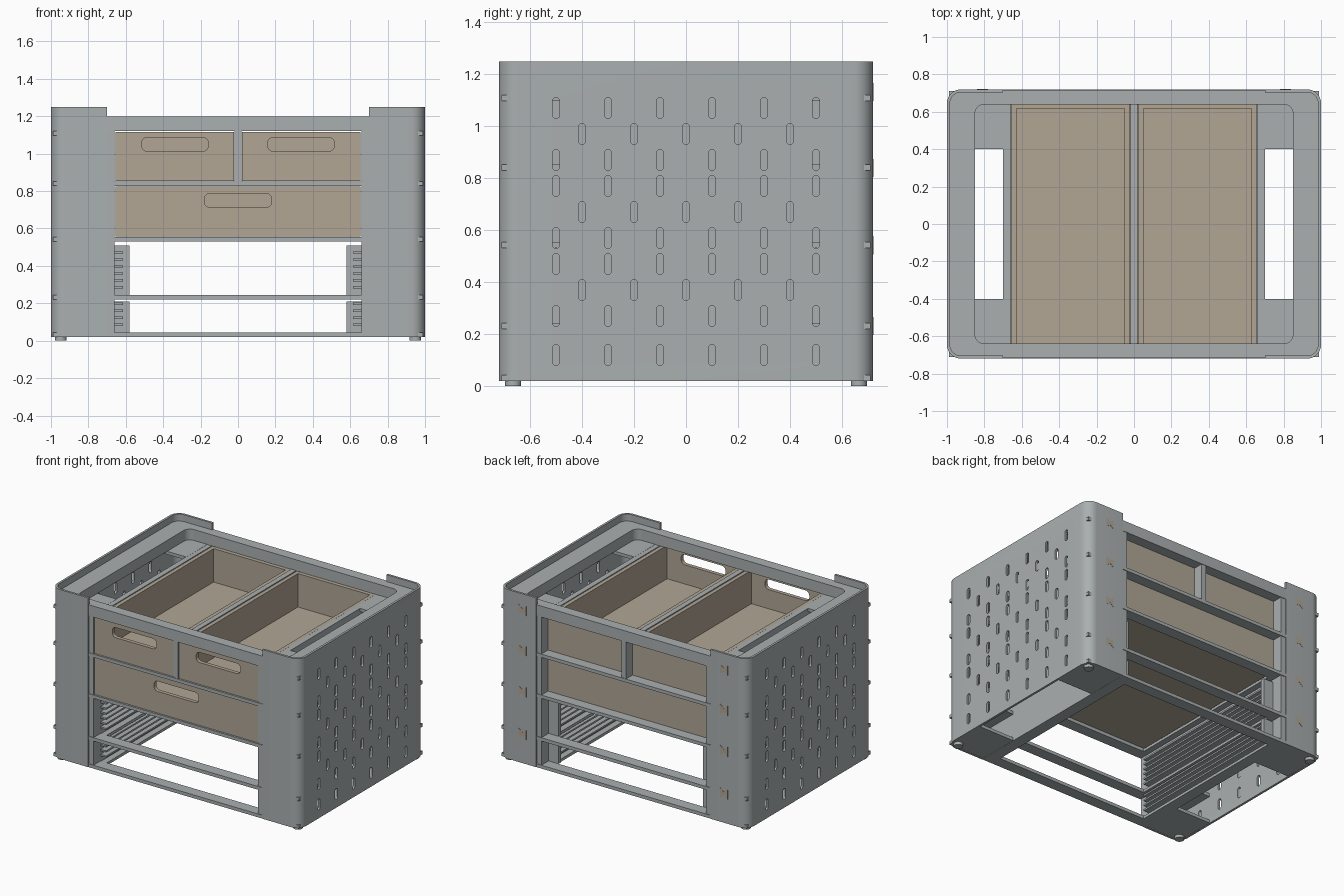
import bpy, bmesh
from math import cos, sin, pi, radians

cube = bpy.data.objects.get("Cube")
if cube:
    bpy.data.objects.remove(cube, do_unlink=True)


def material(name, color):
    m = bpy.data.materials.new(name)
    m.use_nodes = True
    m.diffuse_color = color
    bsdf = next(n for n in m.node_tree.nodes if n.type == 'BSDF_PRINCIPLED')
    bsdf.inputs["Base Color"].default_value = color
    bsdf.inputs["Roughness"].default_value = 0.7
    return m


GREY = material("frame grey", (0.40, 0.43, 0.43, 1))
TAN = material("drawer tan", (0.44, 0.38, 0.30, 1))


def place(axis, p, q, d):
    return {'X': (d, p, q), 'Y': (p, d, q), 'Z': (p, q, d)}[axis]


def add_prism(bm, pts, axis, a, b):
    lo, hi = [[bm.verts.new(place(axis, p, q, d)) for p, q in pts] for d in (a, b)]
    bm.faces.new(lo)
    bm.faces.new(hi)
    n = len(pts)
    for i in range(n):
        j = (i + 1) % n
        bm.faces.new((lo[i], lo[j], hi[j], hi[i]))


def add_box(bm, x0, x1, y0, y1, z0, z1):
    add_prism(bm, [(x0, y0), (x1, y0), (x1, y1), (x0, y1)], 'Z', z0, z1)


def finish(name, bm, mat):
    bmesh.ops.recalc_face_normals(bm, faces=bm.faces)
    me = bpy.data.meshes.new(name)
    bm.to_mesh(me)
    bm.free()
    me.materials.append(mat)
    ob = bpy.data.objects.new(name, me)
    bpy.context.collection.objects.link(ob)
    return ob


def activate(ob):
    bpy.ops.object.select_all(action='DESELECT')
    ob.select_set(True)
    bpy.context.view_layer.objects.active = ob


def cut(ob, bm, mat):
    cutter = finish("cutter", bm, mat)
    cutter.hide_render = True
    mod = ob.modifiers.new("cut", 'BOOLEAN')
    mod.object = cutter
    mod.solver = 'EXACT'
    activate(ob)
    bpy.ops.object.modifier_apply(modifier=mod.name)
    bpy.data.objects.remove(cutter, do_unlink=True)


def smooth(ob):
    activate(ob)
    bpy.ops.object.shade_smooth_by_angle(angle=radians(30))


def arc(cx, cy, r, start, end, n=8):
    return [(cx + r * cos(start + (end - start) * i / n),
             cy + r * sin(start + (end - start) * i / n)) for i in range(n + 1)]


def rounded(hx, hy, r, cx=0, cy=0):
    pts = []
    for k, (sx, sy) in enumerate(((1, 1), (-1, 1), (-1, -1), (1, -1))):
        pts += arc(cx + sx * (hx - r), cy + sy * (hy - r), r, k * pi / 2, (k + 1) * pi / 2)
    return pts


def slot(cx, cy, hx, hy):
    r = min(hx, hy) * 0.98
    return rounded(hx, hy, r, cx, cy)


def c_path(off):
    hx, hy, r = 1 - off, 0.72 - off, 0.075 - off
    return ([(0.7, -hy)] + arc(hx - r, -hy + r, r, -pi / 2, 0)
            + arc(hx - r, hy - r, r, 0, pi / 2) + [(0.7, hy)])


LEVELS = (0.02, 0.22, 0.53, 0.828)      # rail heights
RAIL = 0.024
DEPTH = 0.635                           # inner edge of front and back rails

for s, side in ((1, "left"), (-1, "right")):
    # C-shaped outer shell with staggered slots
    bm = bmesh.new()
    wall = c_path(0) + c_path(0.016)[::-1]
    add_prism(bm, [(s * x, y) for x, y in wall], 'Z', 0.02, 1.25)
    shell = finish(side + "_shell", bm, GREY)
    bm = bmesh.new()
    rows = [(z, (-0.5, -0.3, -0.1, 0.1, 0.3, 0.5))
            for z in (1.07, 0.87, 0.77, 0.57, 0.47, 0.27, 0.12)]
    rows += [(z, (-0.4, -0.2, 0, 0.2, 0.4)) for z in (0.97, 0.67, 0.37)]
    for z, ys in rows:
        for y in ys:
            add_prism(bm, slot(y, z, 0.014, 0.04), 'X', s * 0.95, s * 1.05)
    cut(shell, bm, GREY)
    smooth(shell)

    # Inner side panel
    bm = bmesh.new()
    add_box(bm, s * 0.66, s * 0.70, -0.714, 0.714, 0.02, 1.12)
    finish(side + "_inner_panel", bm, GREY)

    # Corner plates joining panel and shell at each level
    bm = bmesh.new()
    for z in LEVELS + (1.097,):
        for e in (1, -1):
            add_box(bm, s * 0.695, s * 0.988, e * 0.4, e * 0.71, z + 0.001, z + RAIL)
    finish(side + "_corner_plates", bm, GREY)

    # Runners, thin tray ribs and back stops
    bm = bmesh.new()
    for z in LEVELS:
        add_box(bm, s * 0.615, s * 0.662, -DEPTH, DEPTH, z, z + RAIL - 0.004)
    finish(side + "_runners", bm, GREY)
    bm = bmesh.new()
    for base, count in ((0.08, 4), (0.28, 6)):
        for i in range(count):
            z = base + 0.037 * i
            add_box(bm, s * 0.615, s * 0.662, -DEPTH, 0.61, z, z + 0.012)
    finish(side + "_tray_ribs", bm, GREY)
    bm = bmesh.new()
    for z0, z1 in ((0.044, 0.21), (0.244, 0.51)):
        add_box(bm, s * 0.58, s * 0.662, 0.605, DEPTH, z0, z1)
    finish(side + "_back_stops", bm, GREY)

    # Feet
    bm = bmesh.new()
    for e in (1, -1):
        add_prism(bm, rounded(0.031, 0.031, 0.03, s * 0.948, e * 0.665), 'Z', 0, 0.03)
    smooth(finish(side + "_feet", bm, GREY))

    # Bow-tie joint keys on the back
    bm = bmesh.new()
    key = [(-0.03, -0.035), (0, -0.012), (0.03, -0.035),
           (0.03, 0.035), (0, 0.012), (-0.03, 0.035)]
    for z in LEVELS[1:] + (1.12,):
        add_prism(bm, [(s * 0.81 + p, z + 0.012 + q) for p, q in key], 'Y', 0.715, 0.722)
    finish(side + "_joint_keys", bm, TAN)

# Top ring
bm = bmesh.new()
loops = [[bm.verts.new((x, y, z)) for x, y in rounded(hx, hy, r)]
         for hx, hy, r, z in ((0.99, 0.717, 0.07, 1.12), (0.99, 0.717, 0.07, 1.2),
                              (0.85, 0.64, 0.05, 1.2), (0.85, 0.64, 0.05, 1.12))]
n = len(loops[0])
for k in range(4):
    a, b = loops[k], loops[(k + 1) % 4]
    for i in range(n):
        j = (i + 1) % n
        bm.faces.new((a[i], a[j], b[j], b[i]))
smooth(finish("top_ring", bm, GREY))

# Front and back rails
for e, name in ((-1, "front"), (1, "back")):
    bm = bmesh.new()
    for z in LEVELS:
        add_box(bm, -0.7, 0.7, e * DEPTH, e * 0.718, z, z + RAIL)
    finish(name + "_rails", bm, GREY)

# Divider between the two upper drawers
bm = bmesh.new()
add_box(bm, -0.019, 0.019, -0.714, 0.714, 0.85, 1.122)
finish("drawer_divider", bm, GREY)


# Drawers: hollow trays with a rounded grip slot
def drawer(name, x0, x1, z0, z1, grip_x, grip_z, grip_w):
    t = 0.028
    bm = bmesh.new()
    add_box(bm, x0, x1, -0.708, 0.645, z0, z1)
    ob = finish(name, bm, TAN)
    bm = bmesh.new()
    add_box(bm, x0 + t, x1 - t, -0.708 + t, 0.645 - t, z0 + 0.02, z1 + 0.1)
    cut(ob, bm, TAN)
    bm = bmesh.new()
    add_prism(bm, rounded(grip_w, 0.037, 0.03, grip_x, grip_z), 'Y', -0.8, -0.6)
    cut(ob, bm, TAN)
    smooth(ob)


drawer("upper_left_drawer", 0.022, 0.656, 0.854, 1.117, 0.337, 1.05, 0.178)
drawer("upper_right_drawer", -0.656, -0.022, 0.854, 1.117, -0.337, 1.05, 0.178)
drawer("wide_drawer", -0.656, 0.656, 0.556, 0.824, 0, 0.75, 0.18)
